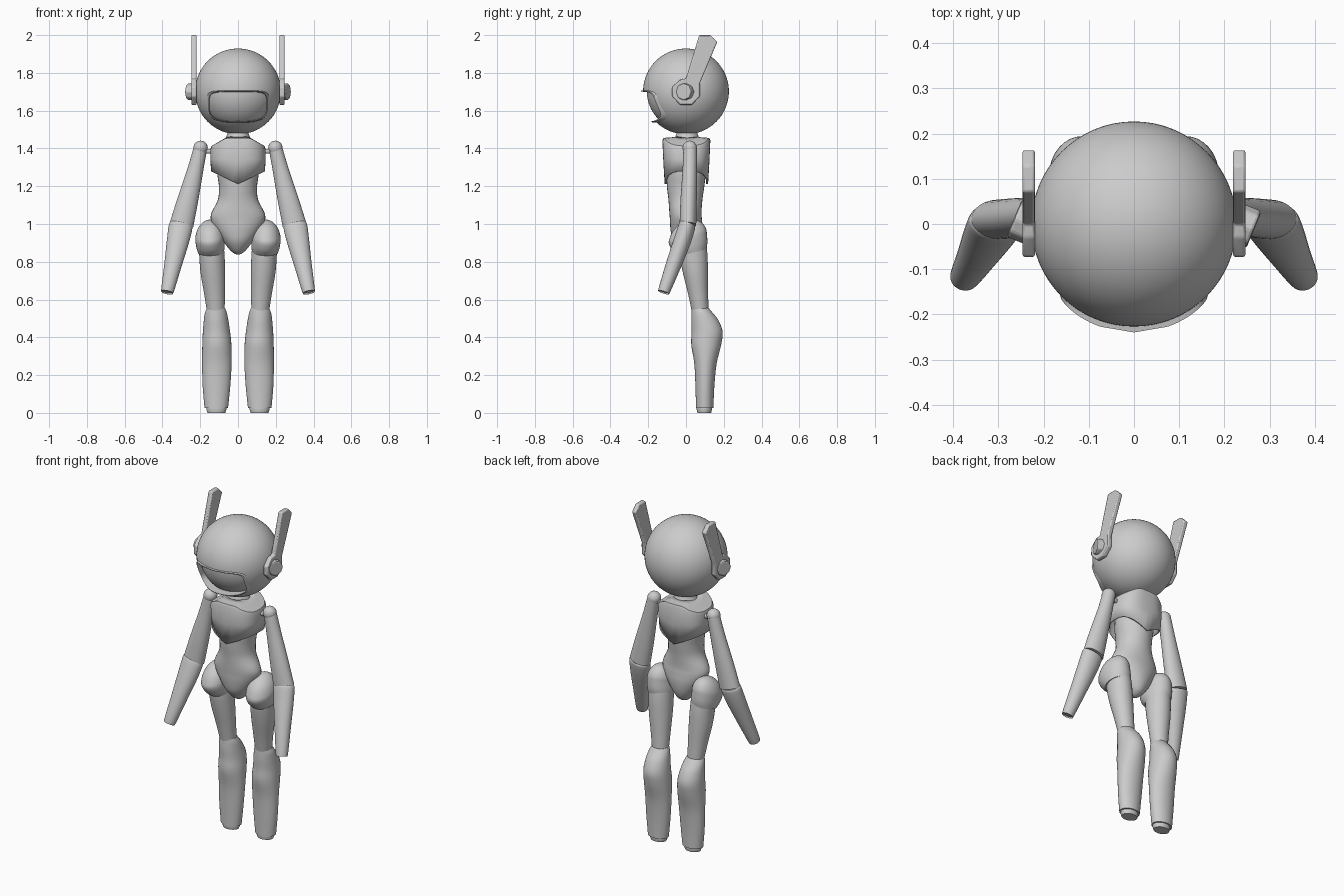
import bpy, bmesh, math
from mathutils import Vector

if "Cube" in bpy.data.objects:
    bpy.data.objects.remove(bpy.data.objects["Cube"])

def finish(ob, angle=35):
    bpy.ops.object.select_all(action='DESELECT')
    ob.select_set(True)
    bpy.context.view_layer.objects.active = ob
    bpy.ops.object.shade_smooth_by_angle(angle=math.radians(angle))
    return ob

def skin(name, loops, cap0=True, cap1=True):
    """Bridge a list of equal-length closed loops."""
    bm = bmesh.new()
    rows = [[bm.verts.new(p) for p in lp] for lp in loops]
    n = len(rows[0])
    for a, b in zip(rows, rows[1:]):
        for i in range(n):
            j = (i + 1) % n
            bm.faces.new((a[i], a[j], b[j], b[i]))
    if cap0: bm.faces.new(rows[0])
    if cap1: bm.faces.new(rows[-1])
    bmesh.ops.recalc_face_normals(bm, faces=bm.faces)
    me = bpy.data.meshes.new(name)
    bm.to_mesh(me); bm.free()
    ob = bpy.data.objects.new(name, me)
    bpy.context.collection.objects.link(ob)
    return finish(ob)

def spow(v, e):
    return math.copysign(abs(v) ** e, v)

def loft(name, rings, axis=(0, 0, 1), n=32, sub=4, side=1):
    """Smooth body through elliptical rings (x, y, z, rx, ry), tilted to axis."""
    q = Vector((0, 0, 1)).rotation_difference(Vector(axis).normalized())
    dense = []
    for i in range(len(rings) - 1):
        p = [rings[max(0, min(len(rings) - 1, i + k))] for k in (-1, 0, 1, 2)]
        for s in range(sub):
            t = s / sub
            dense.append([0.5 * (2*b + (c - a)*t + (2*a - 5*b + 4*c - d)*t*t + (3*b - a - 3*c + d)*t**3)
                          for a, b, c, d in zip(*p)])
    dense.append(rings[-1])
    loops = []
    for x, y, z, rx, ry in dense:
        lp = []
        for k in range(n):
            a = 2 * math.pi * k / n
            v = Vector((x, y, z)) + q @ Vector((rx * math.cos(a), ry * math.sin(a), 0))
            lp.append((v.x * side, v.y, v.z))
        loops.append(lp)
    return skin(name, loops)

def sphere(name, r, loc, seg=32, rings=20):
    bpy.ops.mesh.primitive_uv_sphere_add(segments=seg, ring_count=rings, radius=r, location=loc)
    ob = bpy.context.object
    ob.name = name
    return finish(ob)

def subtract(ob, cutter):
    m = ob.modifiers.new("cut", 'BOOLEAN')
    m.operation, m.object, m.solver = 'DIFFERENCE', cutter, 'EXACT'
    bpy.context.view_layer.objects.active = ob
    bpy.ops.object.modifier_apply(modifier="cut")
    bpy.data.objects.remove(cutter)

# Head with recessed face opening
HZ, R = 1.702, 0.227
def visor_loop(scale, radius=None, y=0, lift=0, n=64):
    lp = []
    for k in range(n):
        a = 2 * math.pi * k / n
        c, s = math.cos(a), math.sin(a)
        e = 2 / 6 if s > 0 else 2 / 3
        x = 0.163 * scale * spow(c, e)
        z = 1.622 + 0.083 * scale * spow(s, e)
        yy = y
        if radius:
            yy = -math.sqrt(max(radius**2 - x*x - (z - HZ)**2, 0.003))
            yy -= lift * (0.006 + (0.007 if s > 0 else 0.02) * abs(s))
        lp.append((x, yy, z))
    return lp

head = sphere("head", R, (0, 0, HZ), 64, 40)
inner = sphere("face_cutter", 0.207, (0, 0, HZ), 64, 40)
cutter = skin("visor_cutter", [visor_loop(0.95, y=-0.35), visor_loop(0.95, y=-0.02)])
subtract(cutter, inner)
subtract(head, cutter)
finish(head, 30)
# Flared rim around the opening
skin("visor_rim", [visor_loop(1.03, R - 0.004), visor_loop(1.0, R, lift=1),
                   visor_loop(0.95, R, lift=0.9), visor_loop(0.92, 0.203)], False, False)

# Ear fins and hubs
fin = [(-.03, 1.765), (-.073, 1.725), (-.073, 1.675), (-.03, 1.63), (.03, 1.63), (.073, 1.675),
       (.073, 1.745), (.165, 1.963), (.13, 2.0), (.07, 2.0), (0, 1.77)]
for s in (-1, 1):
    ob = skin("ear_fin", [[(s * x, y, z) for y, z in fin] for x in (0.219, 0.247)])
    b = ob.modifiers.new("bevel", 'BEVEL')
    b.width, b.segments = 0.006, 2
    bpy.ops.mesh.primitive_cylinder_add(vertices=8, radius=0.046, depth=0.07,
                                        location=(s * 0.233, 0, 1.70), rotation=(0, math.pi / 2, 0))
    hub = bpy.context.object
    hub.name = "ear_hub"
    hub.rotation_euler = (math.pi / 8, math.pi / 2, 0)
    b = hub.modifiers.new("bevel", 'BEVEL')
    b.width, b.segments = 0.007, 2

# Neck and torso
loft("neck", [(0, 0.005, 1.52, .055, .055), (0, 0.005, 1.475, .057, .057), (0, 0.005, 1.44, .075, .075)])
loft("torso", [(0, 0, 1.42, .10, .09), (0, 0, 1.28, .11, .103), (0, -.002, 1.2, .101, .099),
               (0, -.003, 1.13, .106, .09), (0, -.003, 1.06, .14, .085), (0, 0, 1.02, .143, .085),
               (0, .003, .97, .12, .085), (0, .005, .91, .08, .075), (0, .01, .865, .045, .05),
               (0, .01, .845, .022, .025), (0, .01, .838, .004, .004)])

# Chest armour with a pointed hem front and back
def chest_loop(rx, ry, zf, cy=0.002, n=48):
    lp = []
    for k in range(n):
        a = 2 * math.pi * k / n
        x, y = rx * spow(math.cos(a), 0.75), ry * spow(math.sin(a), 0.75)
        lp.append((x, cy + y, zf(abs(x))))
    return lp

def hem(x): return 1.212 + 0.068 * x / 0.145
def top(x): return 1.45 - 0.045 * max(x - 0.06, 0) / 0.085
chest = skin("chest_armour", [
    chest_loop(.143, .115, hem), chest_loop(.146, .122, lambda x: 0.5 * (hem(x) + top(x))),
    chest_loop(.146, .127, lambda x: top(x) - .008), chest_loop(.14, .121, lambda x: top(x) + .006),
    chest_loop(.09, .085, lambda x: top(x) + .008), chest_loop(.055, .055, lambda x: 1.462)], False, False)
so = chest.modifiers.new("thickness", 'SOLIDIFY')
so.thickness, so.offset = 0.01, -1

for s in (-1, 1):
    # Arms
    sphere("shoulder_ball", 0.038, (s * .198, .02, 1.403))
    bpy.ops.mesh.primitive_cylinder_add(vertices=16, radius=0.013, depth=0.08,
                                        location=(s * .155, .02, 1.385), rotation=(0, math.pi / 2, 0))
    bpy.context.object.name = "shoulder_peg"
    finish(bpy.context.object)
    loft("upper_arm", [(.199, .022, 1.40, .036, .036), (.225, .02, 1.29, .042, .038),
                       (.265, .014, 1.13, .055, .043), (.299, .01, 0.995, .063, .044)],
         axis=(-.10, .01, .41), side=s)
    loft("forearm", [(.302, .008, 1.0, .057, .04), (.304, .004, .985, .063, .045),
                     (.318, -.02, .91, .059, .046), (.345, -.067, .78, .046, .041),
                     (.373, -.115, .648, .034, .032), (.374, -.116, .644, .029, .027)],
         axis=(-.075, .125, .36), side=s)
    # Legs
    hip = [(.149, .01, .92 + .1 * math.sin(t), .077 * math.cos(t), .104 * math.cos(t))
           for t in (1.55, 1.3, 1.0, .65, .3, 0)]
    loft("hip_joint", hip + [(.146, .022, .88, .075, .094), (.143, .035, .85, .069, .076)],
         axis=(.04, -.25, 1), side=s)
    loft("thigh", [(.142, .035, .90, .066, .072), (.138, .04, .83, .067, .074), (.133, .05, .74, .065, .066),
                   (.124, .064, .63, .055, .053), (.118, .075, .54, .047, .045)], side=s)
    loft("shin", [(.117, .075, .555, .048, .045), (.117, .085, .53, .058, .056), (.116, .1, .49, .065, .072),
                  (.114, .112, .43, .072, .082), (.112, .107, .36, .077, .079), (.112, .103, .26, .078, .059),
                  (.114, .1, .14, .073, .05), (.115, .099, .025, .062, .046)], side=s)
    loft("foot_plate", [(.114, .097, .03, .052, .04), (.114, .097, .018, .053, .041),
                        (.114, .097, 0, .047, .036)], sub=1, side=s)
